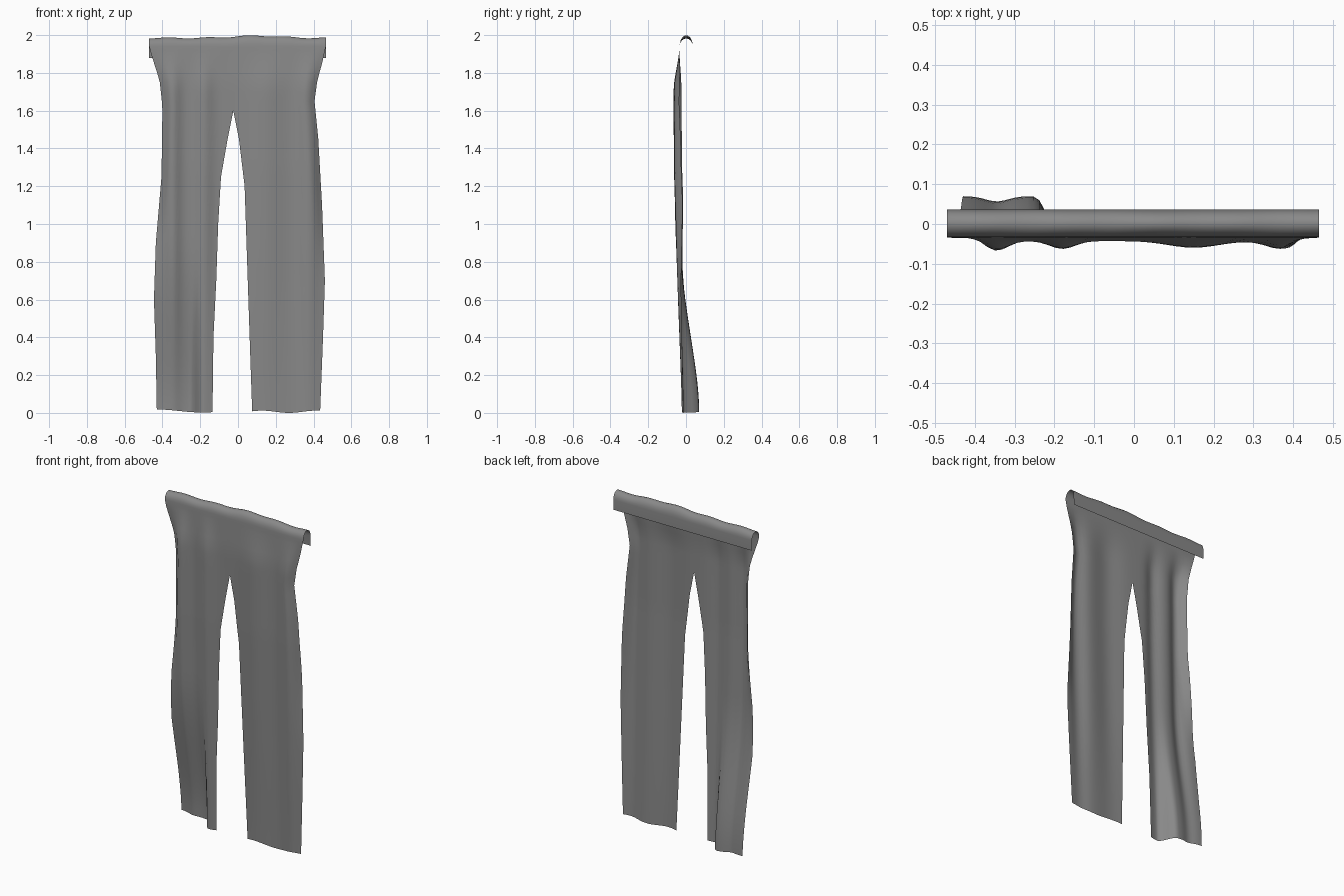
import bpy, bmesh, math

cube = bpy.data.objects.get("Cube")
if cube:
    bpy.data.objects.remove(cube, do_unlink=True)

grey = bpy.data.materials.new("grey cloth")
grey.use_nodes = True
tone = (0.25, 0.25, 0.25, 1)
grey.diffuse_color = tone
grey.node_tree.nodes["Principled BSDF"].inputs["Base Color"].default_value = tone

# Edge outlines as (height, x) and the hang of the sheet as (height, y)
RIGHT_OUTER = [(0, -.43), (.3, -.435), (.6, -.445), (.9, -.435), (1.25, -.405),
               (1.62, -.4), (1.76, -.415), (1.9, -.46), (1.94, -.47)]
LEFT_OUTER = [(0, .435), (.4, .45), (.7, .46), (1.1, .445), (1.45, .425),
              (1.65, .405), (1.76, .42), (1.85, .445), (1.94, .465)]
RIGHT_INNER = [(0, -.135), (.4, -.13), (.7, -.115), (1, -.105), (1.25, -.09),
               (1.45, -.055), (1.6, -.025)]
LEFT_INNER = [(0, .075), (.3, .065), (.6, .055), (.9, .045), (1.2, .035),
              (1.45, .005), (1.6, -.025)]
HANG = [(0, -.01), (.7, -.025), (1.3, -.04), (1.75, -.043), (1.94, -.034)]
# Vertical folds as (x, depth, width)
FOLDS = [(-.345, .024, .04), (-.18, .02, .045), (.15, .017, .09), (.375, .022, .055)]


def along(points, z):
    if z <= points[0][0]:
        return points[0][1]
    for (z0, a), (z1, b) in zip(points, points[1:]):
        if z <= z1:
            return a + (b - a) * (z - z0) / (z1 - z0)
    return points[-1][1]


def ease(t):
    t = min(1, max(0, t))
    return t * t * (3 - 2 * t)


def cloth_y(x, z, edge):
    y = along(HANG, z)
    strength = ease((1.94 - z) / .25) * (.55 + .45 * ease(z / .9))
    for fx, depth, width in FOLDS:
        y -= strength * depth * math.exp(-((x - fx) / width) ** 2)
    # side edges curl backwards near the hips
    y += .022 * ease((edge - .88) / .12) * ease((z - .6) / .6) * strength
    # lower right leg swings back behind a crease
    y += .08 * ease((-.19 - x) / .06) * ease((.95 - z) / .95) ** 1.2
    return y


def hem(x):
    return .01 + .008 * math.cos((x + .43) * 13) if x < 0 else .006 - .006 * math.cos((x - .27) * 22)


def crest(x):
    return 1.985 + .012 * math.exp(-((x - .1) / .17) ** 2) + .003 * math.sin(x * 30)


HEIGHTS = sorted({round(i * .05, 3) for i in range(39)} | {1.92, 1.94})
COLUMNS = 20
ARC = 10
bm = bmesh.new()
for outer, inner in ((RIGHT_OUTER, RIGHT_INNER), (LEFT_OUTER, LEFT_INNER)):
    rows = []
    # hanging front and leg
    for z in HEIGHTS:
        row = []
        for c in range(COLUMNS + 1):
            u = c / COLUMNS
            x = along(inner, z) * (1 - u) + along(outer, z) * u
            lift = hem(x) * max(0, 1 - z / .3)
            row.append(bm.verts.new((x, cloth_y(x, z, u), z + lift)))
        rows.append(row)
    # roll over the rail
    for k in range(1, ARC + 1):
        a = math.pi * k / ARC
        row = []
        for v in rows[len(HEIGHTS) - 1]:
            x = v.co.x
            row.append(bm.verts.new((x, .001 - .035 * math.cos(a),
                                     1.94 + (crest(x) - 1.94) * math.sin(a))))
        rows.append(row)
    # short flap behind
    rows.append([bm.verts.new((v.co.x, .037, 1.88)) for v in rows[-1]])
    for low, high in zip(rows, rows[1:]):
        for c in range(COLUMNS):
            quad = (low[c], low[c + 1], high[c + 1], high[c])
            bm.faces.new(quad if outer is LEFT_OUTER else quad[::-1])

# join the halves above the split
bmesh.ops.remove_doubles(bm, verts=bm.verts, dist=.0005)
for f in bm.faces:
    f.smooth = True
mesh = bpy.data.meshes.new("hanging_trousers")
bm.to_mesh(mesh)
bm.free()
mesh.materials.append(grey)
trousers = bpy.data.objects.new("hanging_trousers", mesh)
bpy.context.collection.objects.link(trousers)
